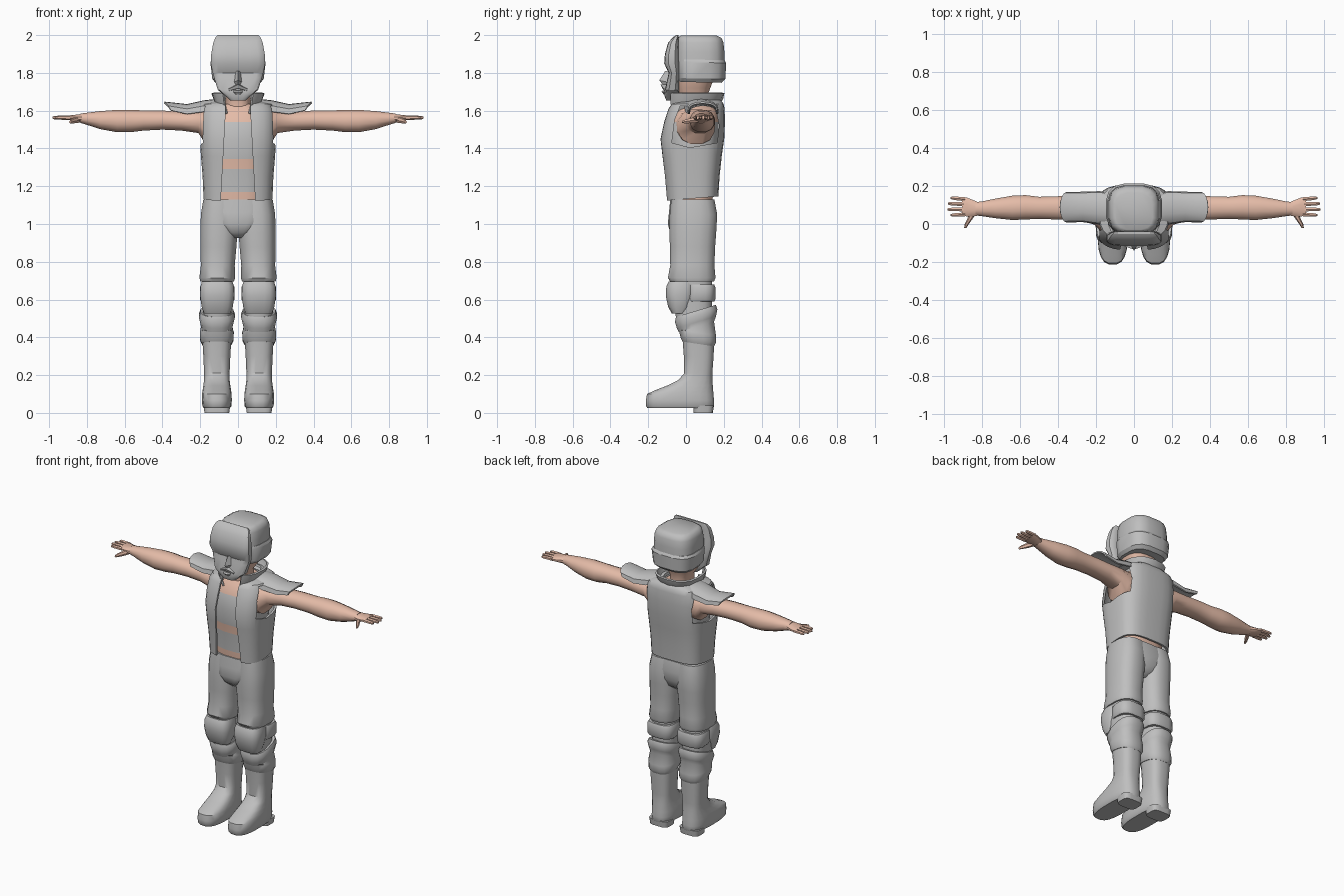
import bpy, bmesh, math


def material(name, rgb):
    m = bpy.data.materials.new(name)
    m.diffuse_color = (*rgb, 1)
    return m


GREY = material("grey cloth", (0.52, 0.52, 0.52))
SKIN = material("skin", (0.78, 0.50, 0.39))


def activate(ob):
    bpy.ops.object.select_all(action='DESELECT')
    ob.select_set(True)
    bpy.context.view_layer.objects.active = ob


def finish(name, bm, mats, thick=0, angle=40):
    bmesh.ops.recalc_face_normals(bm, faces=bm.faces)
    me = bpy.data.meshes.new(name)
    bm.to_mesh(me)
    bm.free()
    ob = bpy.data.objects.new(name, me)
    bpy.context.collection.objects.link(ob)
    for m in mats:
        me.materials.append(m)
    activate(ob)
    if thick:
        mod = ob.modifiers.new("thickness", 'SOLIDIFY')
        mod.thickness, mod.offset = thick, -1
        bpy.ops.object.modifier_apply(modifier=mod.name)
    if angle:
        bpy.ops.object.shade_smooth_by_angle(angle=math.radians(angle))
    return ob


def loft(name, rings, mat=GREY, mirror=False, caps=True, closed=True, thick=0, angle=40, rule=None):
    """Skin a list of equal-length rings; optionally add the mirrored side."""
    bm = bmesh.new()
    for s in ((1, -1) if mirror else (1,)):
        vs = [[bm.verts.new((p[0] * s, p[1], p[2])) for p in r] for r in rings]
        n = len(rings[0])
        for a, b in zip(vs, vs[1:]):
            for i in range(n if closed else n - 1):
                j = (i + 1) % n
                bm.faces.new((a[i], a[j], b[j], b[i]))
        if caps and closed:
            bm.faces.new(vs[0])
            bm.faces.new(vs[-1])
    if rule:
        for f in bm.faces:
            f.material_index = rule(f.calc_center_median())
    return finish(name, bm, [GREY, SKIN] if rule else [mat], thick, angle)


def sup(t, e):
    c, s = math.cos(t), math.sin(t)
    return (math.copysign(abs(c) ** (2 / e), c), math.copysign(abs(s) ** (2 / e), s))


def flat(z, rx, yf, yb, xc=0, e=2.6, n=16, tilt=0):
    """Horizontal rounded-box ring from front yf to back yb."""
    yc, ry, out = (yf + yb) / 2, (yb - yf) / 2, []
    for i in range(n):
        u, v = sup(2 * math.pi * (i + .5) / n, e)
        out.append((xc + rx * u, yc + ry * v, z + tilt * ry * v))
    return out


def cross(x, yc, zc, ry, rz, n=12, e=2.2):
    """Ring standing across the x axis."""
    return [(x, yc + ry * u, zc + rz * v) for u, v in
            (sup(2 * math.pi * (i + .5) / n, e) for i in range(n))]


def prism(name, pts, axis, lo, hi):
    put = (lambda a, b, d: (a, d, b)) if axis == 'y' else (lambda a, b, d: (d, a, b))
    return loft(name, [[put(a, b, d) for a, b in pts] for d in (lo, hi)], angle=0)


# Head, neck and helmet
loft("head", [flat(*r) for r in (
    (1.54, .085, -.04, .14), (1.60, .066, -.03, .115), (1.68, .066, -.035, .115),
    (1.72, .095, -.05, .13), (1.80, .11, -.05, .16))], SKIN)
loft("helmet_dome", [flat(*r, e=3.2) for r in (
    (1.84, .136, -.055, .205), (1.91, .136, -.055, .205), (1.96, .131, -.05, .2),
    (1.985, .122, -.045, .19), (1.997, .1, -.03, .165))], angle=50)
loft("helmet_band", [flat(*r, e=3.2, tilt=-.02) for r in (
    (1.75, .122, -.04, .19), (1.77, .138, -.05, .21), (1.855, .148, -.05, .214),
    (1.87, .14, -.05, .205))], angle=30)

# Face mask with overhanging brow
loft("face_mask", [flat(*r, e=4) for r in (
    (1.655, .042, -.105, -.045), (1.68, .07, -.115, -.04), (1.71, .108, -.112, -.035),
    (1.775, .128, -.097, -.035), (1.80, .135, -.092, -.035), (1.85, .146, -.116, -.035),
    (1.90, .143, -.112, -.038), (1.96, .132, -.095, -.038), (1.99, .12, -.068, -.038),
    (2.0, .108, -.052, -.04))], angle=32)
loft("nose", [[(-w, -.09, z), (w, -.09, z), (0, y, z + dz)] for w, y, z, dz in (
    (.012, -.11, 1.81, 0), (.026, -.142, 1.75, .01), (.02, -.12, 1.735, 0))], angle=0)
loft("moustache", [[(0, -.09, 1.745), (0, -.135, 1.738), (0, -.125, 1.718), (0, -.09, 1.715)],
                   [(.05, -.09, 1.722), (.05, -.117, 1.715), (.05, -.115, 1.705), (.05, -.09, 1.7)]],
     mirror=True, angle=0)
loft("lower_lip", [flat(z, w, yf, -.09, n=8) for z, w, yf in
                   ((1.685, .015, -.118), (1.70, .026, -.13), (1.708, .024, -.122))], angle=0)

# Body with two cloth bands across bare skin
loft("torso", [flat(*r, e=2.8) for r in (
    (1.09, .15, -.075, .14), (1.17, .15, -.08, .145), (1.29, .155, -.085, .155),
    (1.345, .16, -.092, .165), (1.45, .165, -.1, .175), (1.54, .165, -.08, .175),
    (1.60, .15, -.05, .165), (1.635, .09, -.02, .14))],
     rule=lambda c: 0 if 1.17 < c.z < 1.29 or 1.345 < c.z < 1.54 else 1)

# Sleeveless open vest
vest = loft("vest", [flat(z, *r, e=3.2, n=28, tilt=t) for z, t, *r in (
    (1.135, .08, .183, -.105, .172), (1.25, 0, .188, -.115, .178), (1.36, 0, .197, -.128, .19),
    (1.45, 0, .203, -.138, .203), (1.54, 0, .203, -.118, .207), (1.61, 0, .195, -.095, .205),
    (1.635, 0, .18, -.078, .2), (1.65, .05, .13, -.06, .185), (1.66, .05, .09, -.05, .16))],
    caps=False, thick=.014, angle=0)
hole = [(-.075, 1.43), (.02, 1.405), (.165, 1.43), (.175, 1.52), (.155, 1.625),
        (-.03, 1.625), (-.06, 1.55)]
cutters = [prism("front_cut", [(-.098, 1.0), (.098, 1.0), (.066, 1.58), (.066, 1.8),
                               (-.066, 1.8), (-.066, 1.58)], 'y', -.3, .0),
           prism("arm_cut_right", hole, 'x', .13, .3), prism("arm_cut_left", hole, 'x', -.3, -.13)]
activate(vest)
for c in cutters:
    mod = vest.modifiers.new("cut", 'BOOLEAN')
    mod.operation, mod.solver, mod.object = 'DIFFERENCE', 'EXACT', c
    bpy.ops.object.modifier_apply(modifier=mod.name)
    bpy.data.objects.remove(c)
bpy.ops.object.shade_smooth_by_angle(angle=math.radians(35))


# Standing collar, open at the front
def collar_ring(rx, yf, yb, z, dip):
    out = []
    for i in range(15):
        t = math.radians(-62 + 304 * i / 14)
        u, v = sup(t, 2.6)
        out.append((rx * u, (yf + yb) / 2 + (yb - yf) / 2 * v, z - dip * max(0, -math.sin(t))))
    return out


loft("collar", [collar_ring(.098, -.075, .16, 1.63, .05), collar_ring(.118, -.085, .185, 1.665, .03),
                collar_ring(.13, -.085, .192, 1.695, 0)], closed=False, thick=.012, angle=35)


# Shoulder caps
def arch(x, lean, yc, ry, zb, h):
    return [(x + lean * math.sin(a), yc + ry * math.cos(a), zb + h * abs(math.sin(a)) ** .7)
            for a in (math.pi * i / 8 for i in range(9))]


loft("shoulder_cap", [arch(.09, 0, .075, .085, 1.62, .045), arch(.18, 0, .085, .088, 1.595, .06),
                      arch(.27, 0, .09, .08, 1.583, .052), arch(.355, .035, .088, .08, 1.602, .046)],
     mirror=True, closed=False, thick=.01, angle=35)

# Bare arms and hands
loft("arm", [cross(*r) for r in (
    (.12, .05, 1.515, .105, .095), (.17, .055, 1.515, .1, .095), (.21, .075, 1.54, .08, .06),
    (.30, .085, 1.545, .066, .052), (.40, .085, 1.55, .063, .052), (.50, .085, 1.548, .06, .055),
    (.57, .088, 1.545, .066, .061), (.64, .085, 1.545, .066, .061), (.73, .082, 1.55, .053, .049),
    (.80, .08, 1.557, .04, .033), (.835, .08, 1.56, .036, .025))], SKIN, mirror=True)
loft("palm", [cross(*r) for r in ((.82, .08, 1.56, .036, .025), (.85, .083, 1.56, .046, .02),
                                  (.88, .09, 1.562, .051, .015), (.905, .09, 1.563, .05, .011))],
     SKIN, mirror=True)
for i, tip in enumerate((.965, .982, .98, .965)):
    y = .05 + .027 * i
    loft(f"finger_{i + 1}", [cross(x, yy, 1.563, r, r, 6, 2) for x, yy, r in (
        (.89, y, .012), (.94, y + .002 * (i - 1), .011), (tip - .008, y + .003 * (i - 1), .009),
        (tip, y + .003 * (i - 1), .005))], SKIN, mirror=True)
loft("thumb", [[(x + r * math.cos(a) * .9, y, z + r * math.sin(a)) for a in
                (math.pi * i / 3 for i in range(6))] for x, y, z, r in (
    (.845, .065, 1.553, .018), (.862, .03, 1.548, .016), (.88, .0, 1.543, .012),
    (.888, -.02, 1.54, .007))], SKIN, mirror=True)

# Trousers
loft("trouser_seat", [flat(*r, e=2.8) for r in (
    (.925, .03, -.05, .10), (.955, .09, -.085, .14), (1.0, .15, -.098, .155),
    (1.06, .18, -.092, .162), (1.13, .172, -.085, .15))])
loft("trouser_leg", [flat(z, rx, yf, yb, xc) for z, xc, rx, yf, yb in (
    (.695, .11, .09, -.085, .15), (.715, .11, .096, -.098, .158), (.78, .107, .091, -.085, .152),
    (.88, .104, .097, -.087, .156), (.96, .101, .1, -.09, .162), (1.05, .1, .098, -.088, .167),
    (1.13, .093, .092, -.08, .152))], mirror=True)

# Knees, straps and wrapped shins
loft("knee_core", [flat(*r, .11) for r in (
    (.48, .075, -.05, .135), (.60, .08, -.07, .14), (.72, .08, -.075, .14))], mirror=True)
loft("knee_pad", [flat(*r, .11, e=3) for r in (
    (.525, .07, -.075, .0), (.56, .083, -.095, .03), (.62, .092, -.108, .045),
    (.67, .09, -.105, .05), (.695, .082, -.092, .05))], mirror=True)
loft("knee_strap", [flat(z, rx, .0, yb, .11, e=3) for z, rx, yb in (
    (.59, .086, .15), (.60, .093, .156), (.665, .093, .156), (.68, .086, .15))], mirror=True)
loft("shin_wrap", [flat(*r, .112, tilt=-.15 if r[0] < .43 else .3) for r in (
    (.365, .08, -.02, .15), (.385, .089, -.03, .16), (.425, .091, -.04, .16),
    (.455, .083, -.04, .15), (.48, .088, -.05, .16), (.515, .097, -.06, .168),
    (.54, .087, -.055, .16))], mirror=True)

# Boots and heels
loft("boot", [flat(*r, .112, e=2.8, n=20) for r in (
    (.025, .07, -.205, .145), (.035, .077, -.213, .15), (.065, .08, -.214, .15),
    (.10, .079, -.208, .147), (.12, .076, -.165, .145), (.145, .072, -.1, .143),
    (.175, .068, -.04, .14), (.21, .068, -.01, .14), (.30, .072, -.012, .147),
    (.40, .078, -.02, .15))], mirror=True)
loft("boot_heel", [flat(z, rx, .04, yb, .112, e=4) for z, rx, yb in (
    (0, .066, .143), (.04, .072, .148))], mirror=True)
